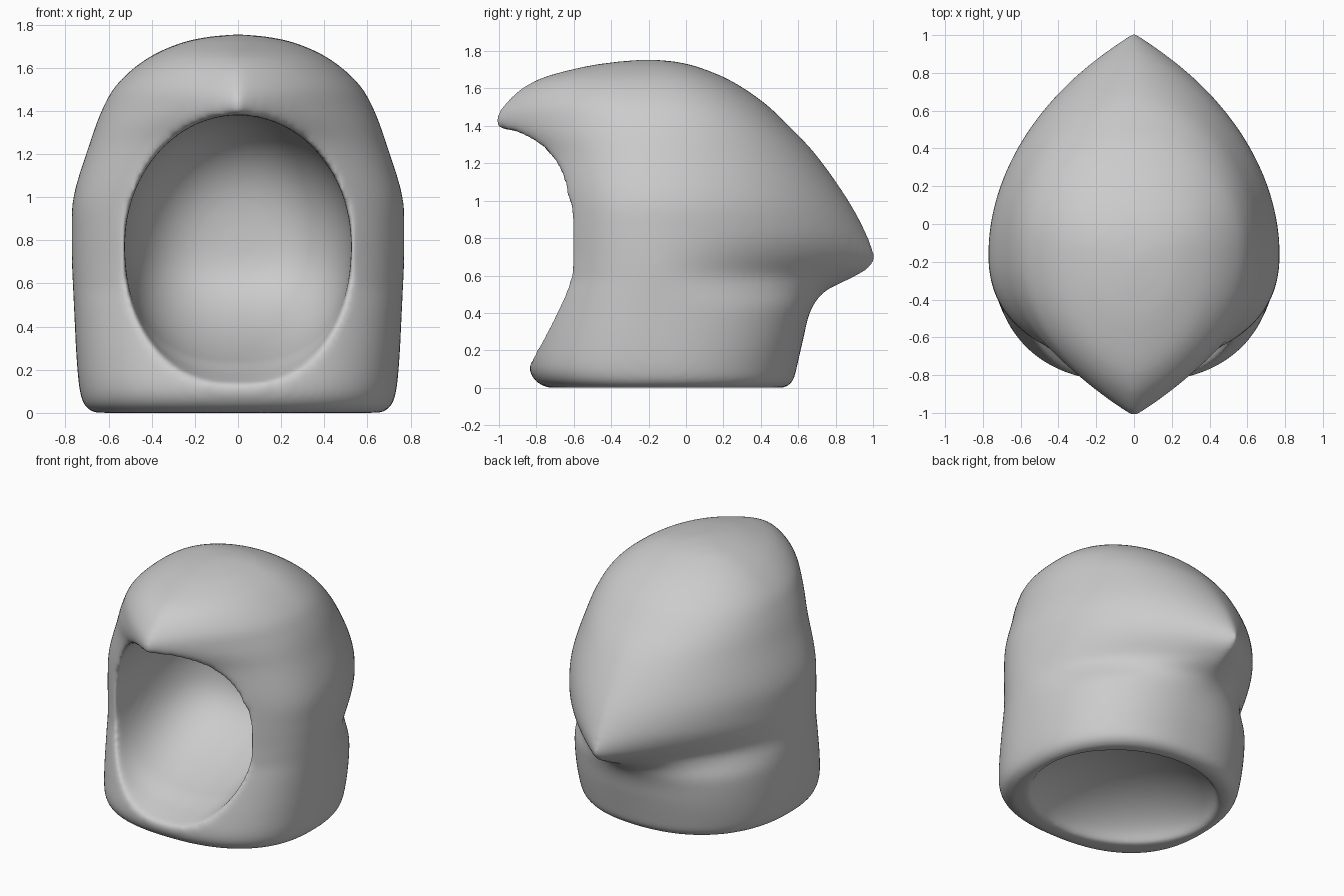
import bpy, bmesh, math

if "Cube" in bpy.data.objects:
    bpy.data.objects.remove(bpy.data.objects["Cube"])

# z, half width, front y, back y, front roundness, back roundness (1 = pointed, 2 = round)
ROWS = [
    (0.00, .670, -.74, .53, 2.4, 2.3),
    (0.03, .710, -.80, .57, 2.4, 2.3),
    (0.10, .733, -.838, .59, 2.4, 2.3),
    (0.25, .748, -.825, .625, 2.3, 2.3),
    (0.42, .757, -.79, .67, 2.2, 2.1),
    (0.52, .762, -.77, .75, 2.1, 1.5),
    (0.58, .765, -.76, .88, 2.0, 1.1),
    (0.64, .768, -.755, .99, 2.0, 1.0),
    (0.70, .770, -.75, 1.012, 2.0, 1.1),
    (0.82, .771, -.75, .968, 2.0, 1.35),
    (1.00, .763, -.765, .87, 1.9, 1.55),
    (1.25, .687, -.87, .692, 1.4, 1.8),
    (1.41, .628, -1.02, .54, 1.0, 2.0),
    (1.53, .555, -.96, .41, 1.2, 2.0),
    (1.65, .410, -.79, .225, 1.5, 2.0),
    (1.72, .250, -.53, .05, 1.8, 2.0),
    (1.744, .130, -.36, -.06, 2.0, 2.0),
    (1.755, .010, -.23, -.18, 2.0, 2.0),
]
Y0 = -0.15


def sample(z):
    """Smooth interpolation of the section table at height z."""
    i = max(k for k in range(len(ROWS) - 1) if ROWS[k][0] <= z)
    a, b = ROWS[i], ROWS[i + 1]
    p, n = ROWS[max(i - 1, 0)], ROWS[min(i + 2, len(ROWS) - 1)]
    h = b[0] - a[0]
    t = (z - a[0]) / h
    out = []
    for k in range(1, 6):
        ma = (b[k] - p[k]) / (b[0] - p[0]) * h
        mb = (n[k] - a[k]) / (n[0] - a[0]) * h
        out.append((2*t**3 - 3*t**2 + 1) * a[k] + (t**3 - 2*t**2 + t) * ma
                   + (3*t**2 - 2*t**3) * b[k] + (t**3 - t**2) * mb)
    return out


def section(z, n=96):
    w, yf, yb, qf, qb = sample(z)
    pts = []
    for i in range(n):
        a = 2 * math.pi * i / n
        s, c = math.sin(a), math.cos(a)
        t = abs(s)
        p, q, end = (1.4 + .35 * qb, qb, yb) if s > 0 else (2.0 + .2 * qf, qf, yf)
        x = w * max(0, 1 - t ** p) ** (1 / max(q, .8))
        pts.append((math.copysign(x, c), Y0 + t * (end - Y0), z))
    return pts


def loft(name, rings):
    bm = bmesh.new()
    vs = [[bm.verts.new(p) for p in r] for r in rings]
    n = len(vs[0])
    for a, b in zip(vs, vs[1:]):
        for i in range(n):
            j = (i + 1) % n
            bm.faces.new((a[i], a[j], b[j], b[i]))
    bm.faces.new(vs[0])
    bm.faces.new(vs[-1])
    bmesh.ops.recalc_face_normals(bm, faces=bm.faces)
    me = bpy.data.meshes.new(name)
    bm.to_mesh(me)
    bm.free()
    ob = bpy.data.objects.new(name, me)
    bpy.context.collection.objects.link(ob)
    return ob


def circle(n=96):
    return [(math.cos(2*math.pi*i/n), math.sin(2*math.pi*i/n)) for i in range(n)]


def face_ring(y, r):
    """Opening outline: round above, squarer below, flared over the chin."""
    flare = .075 * min(1, max(0, (-.6 - y) / .25))
    rise = .2 * max(0, (y + .65) / .78)
    pts = []
    for c, s in circle():
        if s >= 0:
            x, z = c, .6 * s
        else:
            x = math.copysign(abs(c) ** .8, c)
            z = -(.575 + flare - rise) * abs(s) ** .85
        pts.append((.525 * r * x, y, .78 + r * z))
    return pts


# Hood body: stacked sections with a brow point in front and a tail at the back
zs = []
for a, b in zip(ROWS, ROWS[1:]):
    m = max(2, int((b[0] - a[0]) / .02))
    zs += [a[0] + (b[0] - a[0]) * k / m for k in range(m)]
hood = loft("hood", [section(z) for z in zs + [1.7549]])

# Face opening: tunnel ending in a rounded bowl whose floor rises to the back
rings = [face_ring(y, 1) for y in (-1.3, -.85, -.78, -.72)]
for k in range(25):
    a = math.radians(89 * k / 24)
    rings.append(face_ring(-.65 + .78 * math.sin(a) ** .72, math.cos(a) ** .72))
face_cutter = loft("face_cutter", rings)

# Neck hollow: shallow dome in the underside
rings = [[(.62 * c, -.1 + .56 * s, -.2) for c, s in circle()]]
for k in range(17):
    a = math.radians(89 * k / 16)
    r = math.cos(a)
    rings.append([(.62 * r * c, -.1 + .56 * r * s, .26 * math.sin(a) ** 1.3) for c, s in circle()])
neck_cutter = loft("neck_cutter", rings)

for cutter in (face_cutter, neck_cutter):
    m = hood.modifiers.new("cut", "BOOLEAN")
    m.operation = "DIFFERENCE"
    m.solver = "EXACT"
    m.object = cutter
    cutter.hide_render = True
    cutter.hide_set(True)

# Soft rims: even remesh, then smoothing
m = hood.modifiers.new("remesh", "REMESH")
m.mode = "VOXEL"
m.voxel_size = .016
m.use_smooth_shade = True
m = hood.modifiers.new("soften", "SMOOTH")
m.factor = .5
m.iterations = 24
